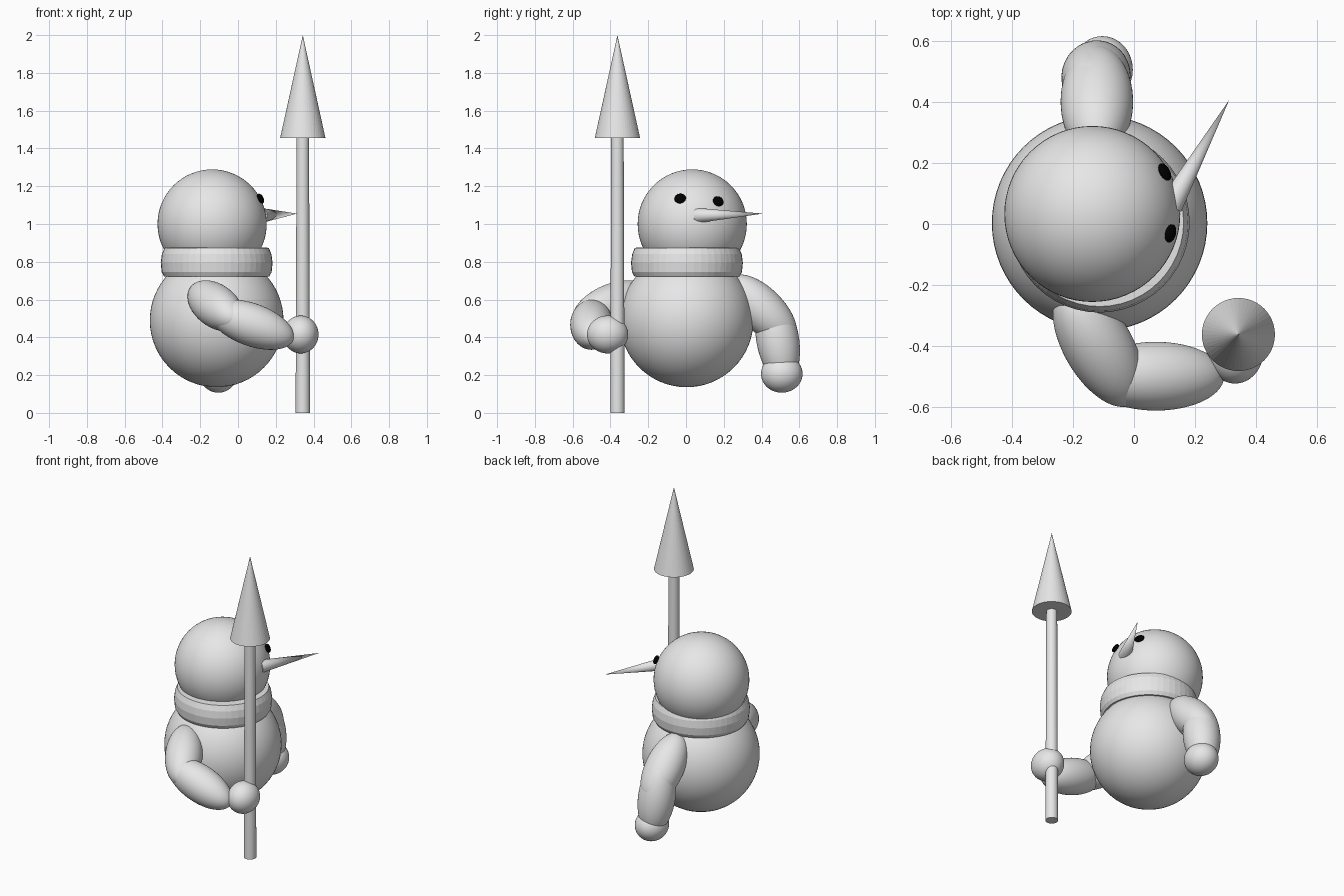
import bpy, bmesh, math
from mathutils import Vector, Matrix

if "Cube" in bpy.data.objects:
    bpy.data.objects.remove(bpy.data.objects["Cube"])


def material(name, rgb):
    m = bpy.data.materials.new(name)
    m.diffuse_color = (*rgb, 1)
    m.use_nodes = True
    m.node_tree.nodes["Principled BSDF"].inputs["Base Color"].default_value = m.diffuse_color
    return m


GREY = material("light_grey", (0.8, 0.8, 0.8))
BLACK = material("black", (0.0, 0.0, 0.0))


def finish(name, bm, mat, smooth=True):
    bmesh.ops.recalc_face_normals(bm, faces=bm.faces)
    for f in bm.faces:
        f.smooth = smooth
    me = bpy.data.meshes.new(name)
    bm.to_mesh(me)
    bm.free()
    me.materials.append(mat)
    ob = bpy.data.objects.new(name, me)
    bpy.context.collection.objects.link(ob)
    return ob


def place(centre, axis, scale=(1, 1, 1)):
    # local z turned along the axis
    rot = Vector(axis).to_track_quat('Z', 'Y').to_matrix().to_4x4()
    return Matrix.Translation(centre) @ rot @ Matrix.Diagonal((*scale, 1))


def ellipsoid(name, centre, scale, axis=(0, 0, 1), mat=GREY, seg=64):
    bm = bmesh.new()
    bmesh.ops.create_uvsphere(bm, u_segments=seg, v_segments=seg // 2, radius=1)
    bm.transform(place(centre, axis, scale))
    return finish(name, bm, mat)


def cone(name, start, end, r1, r2, smooth=True):
    start, end = Vector(start), Vector(end)
    bm = bmesh.new()
    bmesh.ops.create_cone(bm, cap_ends=True, segments=48, radius1=r1, radius2=r2,
                          depth=(end - start).length)
    bm.transform(place((start + end) / 2, end - start))
    ob = finish(name, bm, GREY, smooth)
    if smooth:
        for p in ob.data.polygons:      # keep end caps flat
            p.use_smooth = len(p.vertices) <= 4
        ob.data.set_sharp_from_angle(angle=math.radians(40))
    return ob


# body and head
ellipsoid("body", (-0.113, 0.003, 0.49), (0.354,) * 3)
HEAD = Vector((-0.137, 0.033, 1.0))
ellipsoid("head", HEAD, (0.289,) * 3)

# scarf ring turned from a profile
profile = [(0.22, 0.725), (0.278, 0.722), (0.291, 0.745), (0.296, 0.795),
           (0.290, 0.84), (0.276, 0.874), (0.22, 0.876)]
bm = bmesh.new()
N = 48
rings = []
for i in range(N):
    a = 2 * math.pi * i / N
    rings.append([bm.verts.new((-0.113 + r * math.cos(a), 0.005 + r * math.sin(a), z))
                  for r, z in profile])
for i in range(N):
    p, q = rings[i], rings[(i + 1) % N]
    for j in range(len(profile)):
        k = (j + 1) % len(profile)
        bm.faces.new((p[j], q[j], q[k], p[k]))
finish("scarf", bm, GREY, smooth=False)

# eyes, flattened along the head surface normal
for side, c in (("right", (0.120, -0.031, 1.135)), ("left", (0.101, 0.171, 1.12))):
    ellipsoid(side + "_eye", c, (0.031, 0.028, 0.014), Vector(c) - HEAD, BLACK, 24)

# nose
cone("nose", (0.12, 0.06, 1.045), (0.313, 0.408, 1.055), 0.04, 0.0)

# arms: stretched ellipsoids with round hands
LIMB = (0.113, 0.113, 0.235)
ellipsoid("right_upper_arm", (-0.118, -0.40, 0.567), LIMB, (0.097, -0.166, -0.074))
ellipsoid("right_forearm", (0.072, -0.50, 0.467), LIMB, (0.94, 0.0, -0.34))
ellipsoid("right_hand", (0.332, -0.415, 0.415), (0.094, 0.109, 0.1))
ellipsoid("left_upper_arm", (-0.122, 0.402, 0.547), (0.119, 0.116, 0.235), (0, 1, -1))
ellipsoid("left_forearm", (-0.125, 0.485, 0.39), LIMB, (0.05, 0.17, -0.98))
ellipsoid("left_hand", (-0.104, 0.507, 0.207), (0.1, 0.11, 0.1))

# spear
SX, SY = 0.343, -0.363
cone("spear_shaft", (SX, SY, 0), (SX, SY, 1.46), 0.038, 0.033)
cone("spear_tip", (SX, SY, 1.455), (SX, SY, 2.0), 0.12, 0.0, smooth=False)
